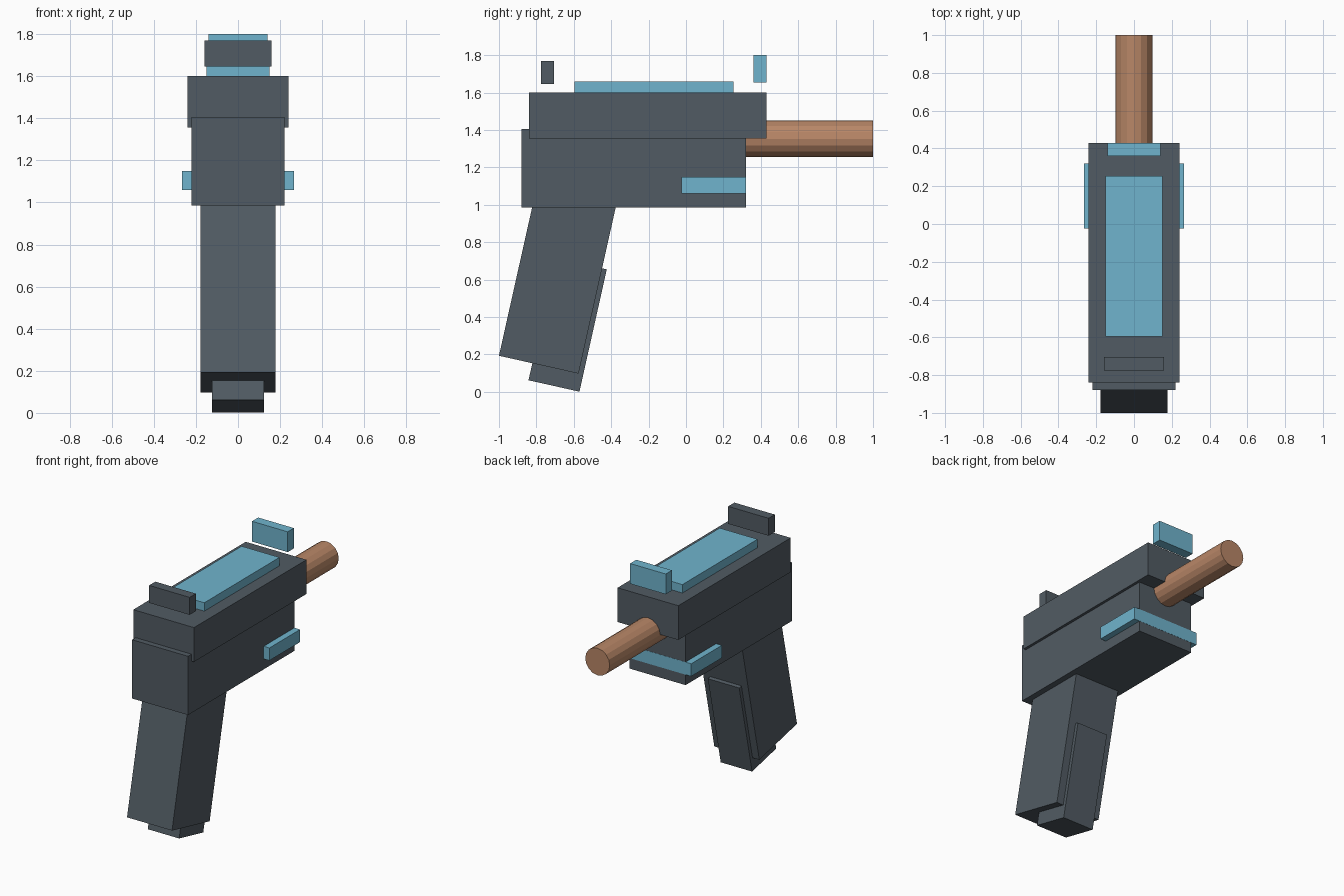
import bpy
from math import radians
from mathutils import Matrix, Vector

cube = bpy.data.objects.get("Cube")
if cube:
    bpy.data.objects.remove(cube, do_unlink=True)


def material(name, rgb):
    mat = bpy.data.materials.new(name)
    mat.use_nodes = True
    mat.diffuse_color = (*rgb, 1)
    mat.node_tree.nodes["Principled BSDF"].inputs["Base Color"].default_value = (*rgb, 1)
    return mat


slate = material("slate grey", (0.083, 0.105, 0.125))
blue = material("light blue", (0.162, 0.456, 0.61))
copper = material("copper brown", (0.48, 0.24, 0.135))


def box(name, mat, half_width, y, z, tilt=0):
    """Box across x = 0; a tilted box turns about its lower rear edge."""
    bpy.ops.mesh.primitive_cube_add(size=1)
    ob = bpy.context.object
    ob.name = name
    size = Vector((2 * half_width, y[1] - y[0], z[1] - z[0]))
    ob.data.transform(Matrix.Translation((0, size.y / 2, size.z / 2))
                      @ Matrix.Diagonal((*size, 1)))
    ob.location = (0, y[0], z[0])
    ob.rotation_euler.x = radians(tilt)
    ob.data.materials.append(mat)
    return ob


# Body
box("slide", slate, 0.24, (-0.84, 0.43), (1.355, 1.6))
box("frame", slate, 0.221, (-0.88, 0.32), (0.985, 1.405))

# Raked grip with the magazine showing below and ahead of it
box("grip", slate, 0.178, (-1.0, -0.564), (0.193, 1.193), -12.6)
box("magazine", slate, 0.124, (-0.842, -0.563), (0.062, 0.732), -12.6)

# Blue trim
box("top_panel", blue, 0.15, (-0.595, 0.255), (1.58, 1.66))
box("side_rail", blue, 0.266, (-0.025, 0.321), (1.06, 1.15))

# Sights
box("rear_sight", slate, 0.16, (-0.775, -0.705), (1.645, 1.77))
box("front_sight", blue, 0.141, (0.36, 0.43), (1.655, 1.8))

# Barrel
bpy.ops.mesh.primitive_cylinder_add(vertices=16, radius=0.097, depth=0.9,
                                    location=(0, 0.55, 1.353),
                                    rotation=(radians(90), 0, 0))
barrel = bpy.context.object
barrel.name = "barrel"
barrel.data.materials.append(copper)
